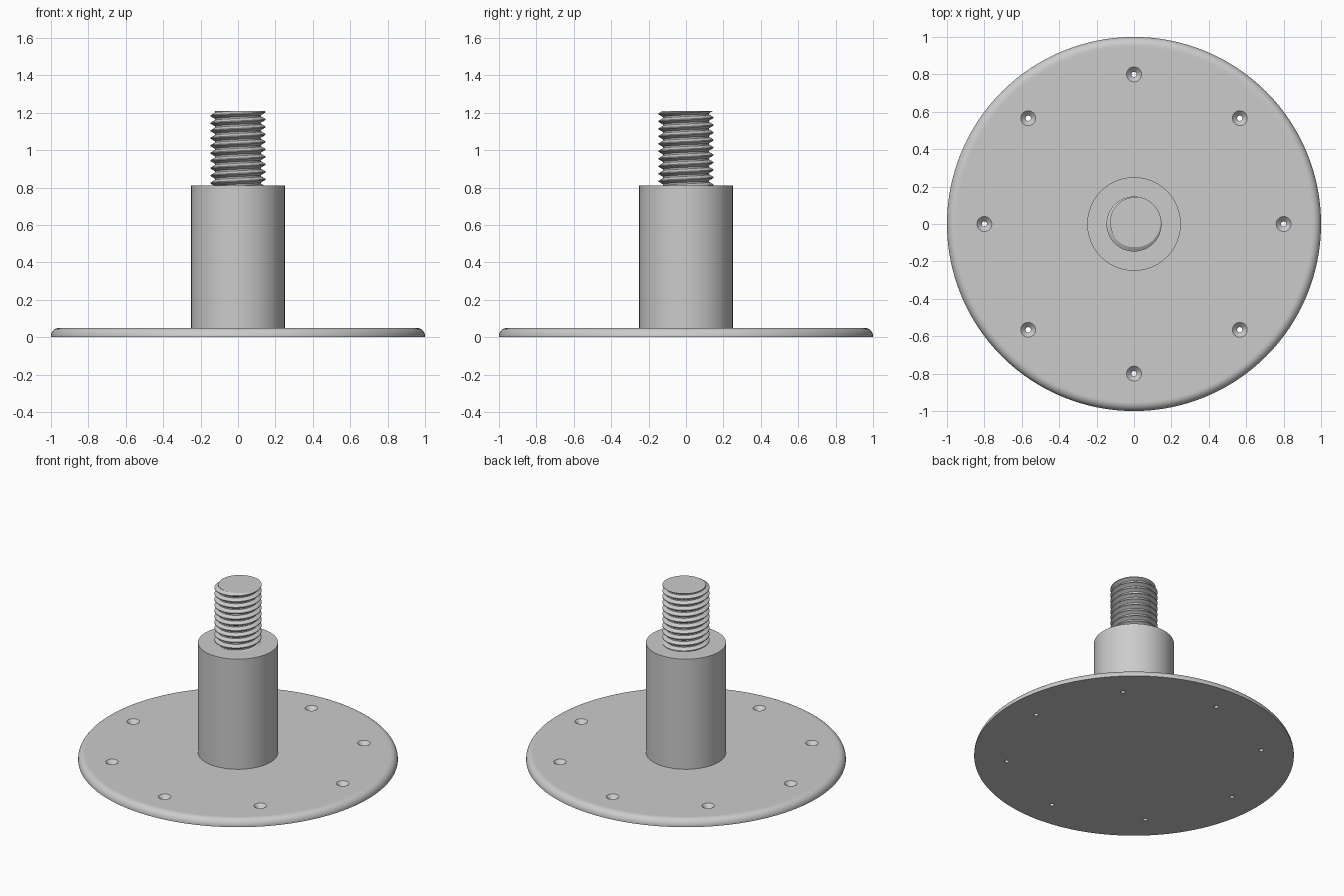
import bpy
import bmesh
from math import pi, cos, sin, radians, floor

cube = bpy.data.objects.get("Cube")
if cube:
    bpy.data.objects.remove(cube)

grey = bpy.data.materials.new("plain grey metal")
grey.use_nodes = True
grey.diffuse_color = (0.6, 0.6, 0.6, 1)
grey.node_tree.nodes["Principled BSDF"].inputs["Base Color"].default_value = (0.6, 0.6, 0.6, 1)


def finish(bm, name):
    bmesh.ops.recalc_face_normals(bm, faces=bm.faces)
    mesh = bpy.data.meshes.new(name)
    bm.to_mesh(mesh)
    bm.free()
    mesh.materials.append(grey)
    obj = bpy.data.objects.new(name, mesh)
    bpy.context.collection.objects.link(obj)
    return obj


def select(obj):
    bpy.ops.object.select_all(action='DESELECT')
    obj.select_set(True)
    bpy.context.view_layer.objects.active = obj


def smooth(obj, angle=30):
    select(obj)
    bpy.ops.object.shade_smooth_by_angle(angle=radians(angle))


def lathe(bm, profile, sides, cx=0, cy=0):
    """Capped solid of revolution from (radius, height) points, bottom to top."""
    rings = [[bm.verts.new((cx + r * cos(2 * pi * i / sides), cy + r * sin(2 * pi * i / sides), z))
              for i in range(sides)] for r, z in profile]
    for low, high in zip(rings, rings[1:]):
        for i in range(sides):
            k = (i + 1) % sides
            bm.faces.new((low[i], low[k], high[k], high[i]))
    bm.faces.new(rings[0][::-1])
    bm.faces.new(rings[-1])


# Round base plate with a rolled upper rim
PLATE, ROUND = 0.05, 0.045
steps = 8
rim = [(1 - ROUND + ROUND * cos(a), PLATE - ROUND + ROUND * sin(a))
       for a in (pi / 2 * i / steps for i in range(steps + 1))]
bm = bmesh.new()
lathe(bm, [(1, 0)] + rim + [(0.945, PLATE)], 128)
plate = finish(bm, "base_plate")

# Eight countersunk screw holes
bm = bmesh.new()
for i in range(8):
    a = i * pi / 4
    lathe(bm, [(0.014, -0.02), (0.014, 0.024), (0.04, PLATE), (0.04, 0.08)],
          32, 0.8 * cos(a), 0.8 * sin(a))
cutter = finish(bm, "hole_cutter")
cutter.hide_render = True
cut = plate.modifiers.new("screw holes", 'BOOLEAN')
cut.operation = 'DIFFERENCE'
cut.solver = 'EXACT'
cut.object = cutter
select(plate)
bpy.ops.object.modifier_apply(modifier=cut.name)
bpy.data.objects.remove(cutter)
smooth(plate)

# Cylindrical post
POST_TOP, TOP = 0.81, 1.21
bm = bmesh.new()
lathe(bm, [(0.25, PLATE), (0.25, POST_TOP)], 96)
smooth(finish(bm, "post"))

# Right-handed helical thread, trimmed flat at both ends
PITCH, ROOT, CREST, SIDES = 0.04, 0.124, 0.147, 72
START = radians(55)
# Fractions of one pitch where the tooth outline bends
bends = [(0, CREST), (0.06, CREST), (0.4, ROOT), (0.6, ROOT), (0.94, CREST), (1, CREST)]


def thread_radius(phase):
    phase -= floor(phase)
    for (p, r), (q, s) in zip(bends, bends[1:]):
        if phase <= q:
            return r + (s - r) * (phase - p) / (q - p)
    return CREST


rows = [turn + b[0] for turn in range(-12, 2) for b in bends[1:]]
bm = bmesh.new()
grid = []
for row in rows:
    line = []
    for i in range(SIDES + 1):
        turn = i / SIDES
        z = min(max(TOP + PITCH * (row + turn), POST_TOP), TOP)
        r = thread_radius((z - TOP) / PITCH - turn)
        a = START + 2 * pi * turn
        line.append(bm.verts.new((r * cos(a), r * sin(a), z)))
    grid.append(line)
for low, high in zip(grid, grid[1:]):
    for i in range(SIDES):
        bm.faces.new((low[i], low[i + 1], high[i + 1], high[i]))
bmesh.ops.remove_doubles(bm, verts=bm.verts, dist=0.00002)
bmesh.ops.dissolve_degenerate(bm, edges=bm.edges, dist=0.00002)

# Close both ends of the thread, dropping any loose rows beyond them
flat = [f for f in bm.faces if all(v.co.z > TOP - 1e-6 for v in f.verts)
        or all(v.co.z < POST_TOP + 1e-6 for v in f.verts)]
bmesh.ops.delete(bm, geom=flat, context='FACES')
bmesh.ops.delete(bm, geom=[e for e in bm.edges if not e.link_faces], context='EDGES')
bmesh.ops.holes_fill(bm, edges=[e for e in bm.edges if e.is_boundary], sides=0)
smooth(finish(bm, "threaded_stud"), 25)
